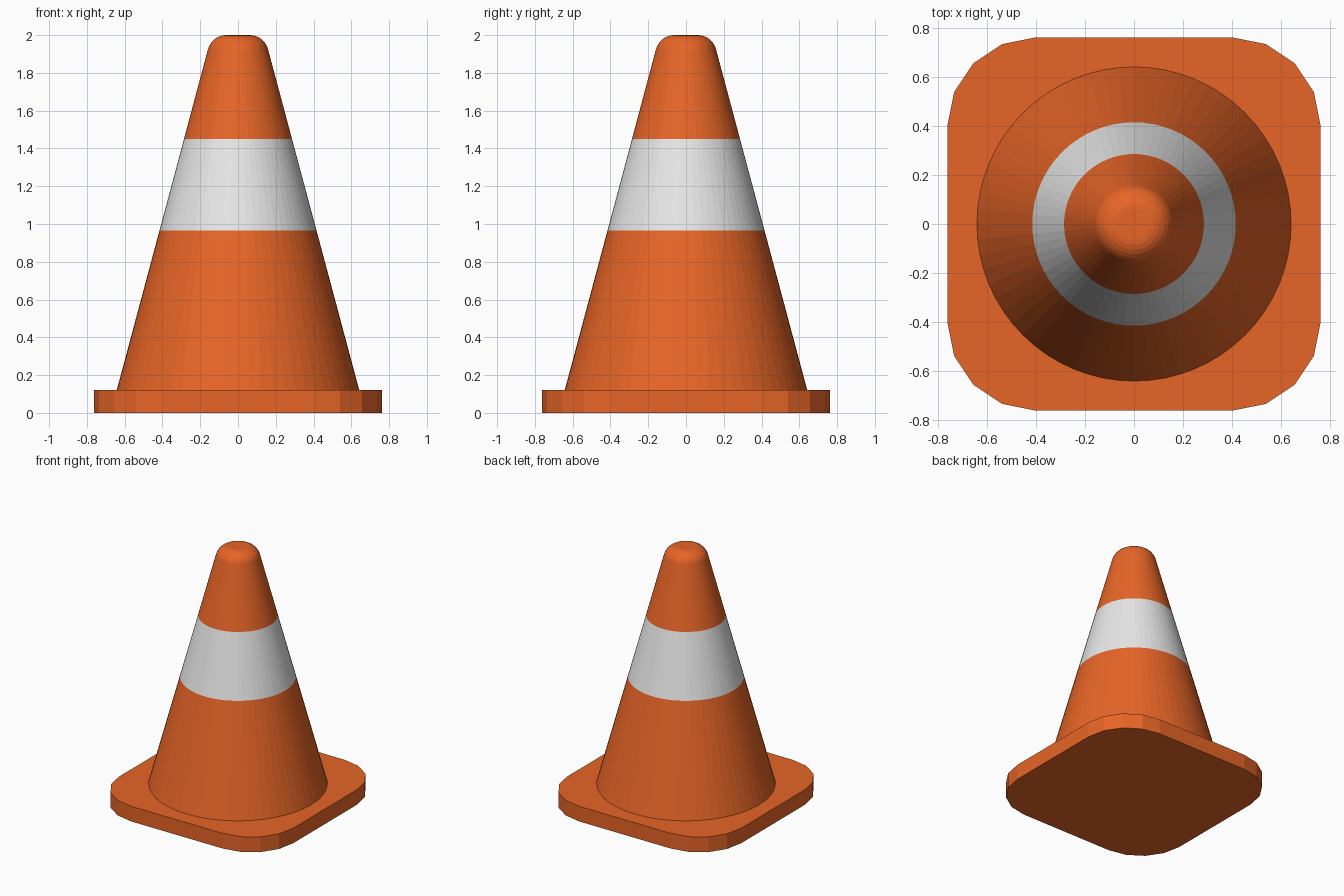
import bpy, bmesh, math

if "Cube" in bpy.data.objects:
    bpy.data.objects.remove(bpy.data.objects["Cube"])

def material(name, rgb):
    m = bpy.data.materials.new(name)
    m.diffuse_color = (*rgb, 1)
    m.use_nodes = True
    m.node_tree.nodes["Principled BSDF"].inputs["Base Color"].default_value = m.diffuse_color
    return m

orange = material("orange", (0.8, 0.13, 0.02))
white = material("white", (0.8, 0.8, 0.8))

def finish(name, bm, mats):
    bmesh.ops.recalc_face_normals(bm, faces=bm.faces)
    me = bpy.data.meshes.new(name)
    bm.to_mesh(me)
    bm.free()
    for m in mats:
        me.materials.append(m)
    ob = bpy.data.objects.new(name, me)
    bpy.context.collection.objects.link(ob)
    return ob

# Base plate: square with rounded corners, four segments each
HALF, R, BASE_H = 0.763, 0.363, 0.12
bm = bmesh.new()
outline = []
for q in range(4):
    mid = math.radians(90 * q + 45)
    cx = math.copysign(HALF - R, math.cos(mid))
    cy = math.copysign(HALF - R, math.sin(mid))
    for i in range(5):
        a = math.radians(90 * q + 22.5 * i)
        outline.append(bm.verts.new((cx + R * math.cos(a), cy + R * math.sin(a), 0)))
bottom = bm.faces.new(outline)
ext = bmesh.ops.extrude_face_region(bm, geom=[bottom], use_keep_orig=True)
bmesh.ops.translate(bm, vec=(0, 0, BASE_H),
                    verts=[g for g in ext["geom"] if isinstance(g, bmesh.types.BMVert)])
finish("base_plate", bm, [orange])

# Cone body: straight slope with a rounded tip, revolved in flat facets
SIDES, R0, TOP = 64, 0.642, 2.0
BAND = (0.965, 1.45)
slope = 0.2677
lean = math.atan(slope)

def radius(z):
    return R0 - slope * (z - BASE_H)

profile = [(radius(z), z) for z in (BASE_H, *BAND)]
flat, fillet = radius(TOP) - 0.075, 0.098
for i in range(7):
    a = lean + (math.pi / 2 - lean) * i / 6
    profile.append((flat + fillet * math.cos(a), TOP - fillet + fillet * math.sin(a)))

bm = bmesh.new()
rings = [[bm.verts.new((r * math.cos(2 * math.pi * k / SIDES),
                        r * math.sin(2 * math.pi * k / SIDES), z))
          for k in range(SIDES)] for r, z in profile]
for lo, hi in zip(rings, rings[1:]):
    for k in range(SIDES):
        n = (k + 1) % SIDES
        bm.faces.new((lo[k], lo[n], hi[n], hi[k]))
bm.faces.new(rings[-1])
# White reflective band by height
for f in bm.faces:
    if BAND[0] < f.calc_center_median().z < BAND[1]:
        f.material_index = 1
finish("cone_body", bm, [orange, white])
